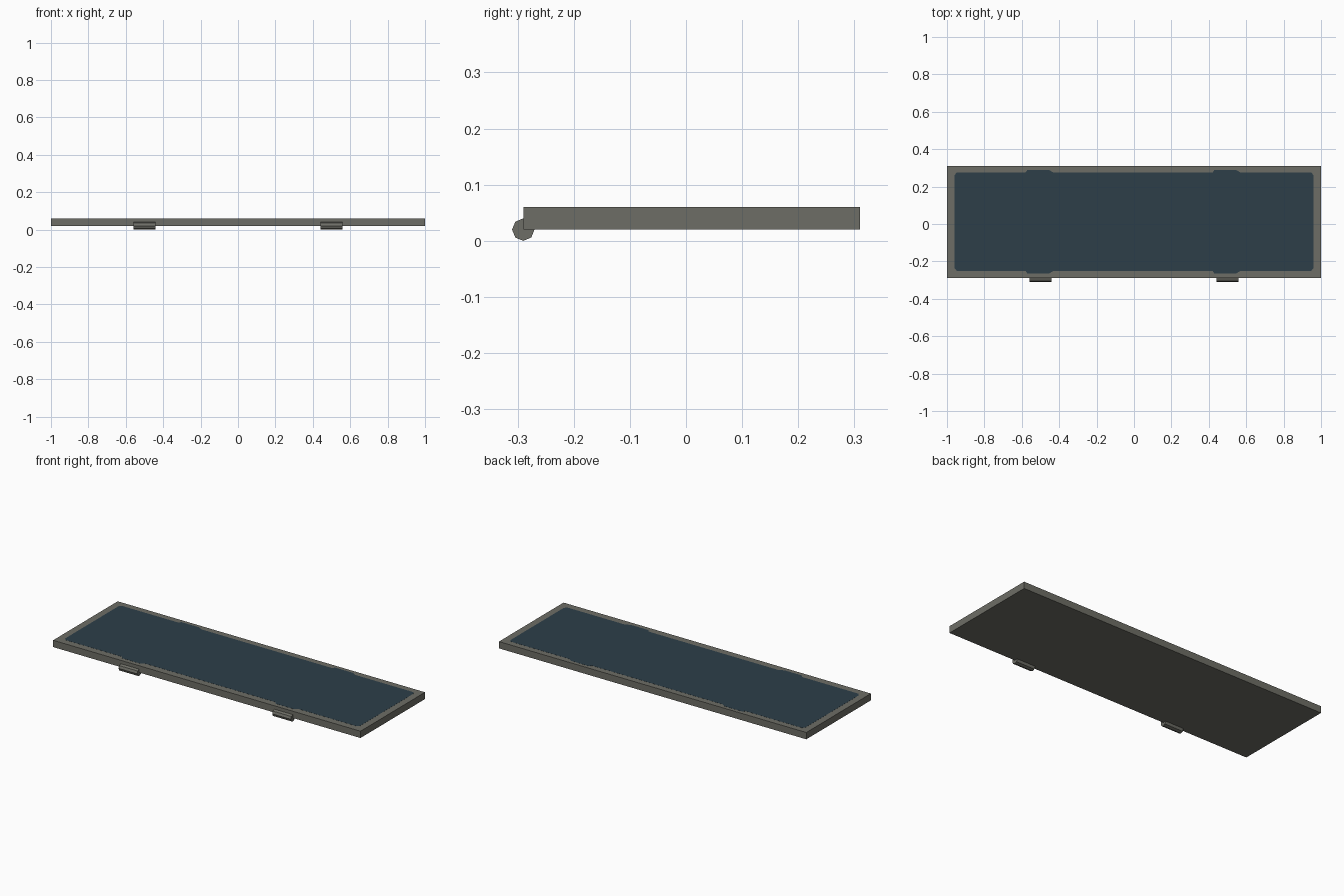
import bpy, bmesh, math
from mathutils import Matrix

if "Cube" in bpy.data.objects:
    bpy.data.objects.remove(bpy.data.objects["Cube"])


def material(name, rgb):
    m = bpy.data.materials.new(name)
    m.diffuse_color = (*rgb, 1)
    m.use_nodes = True
    m.node_tree.nodes["Principled BSDF"].inputs["Base Color"].default_value = m.diffuse_color
    return m


GREY = material("weathered grey", (0.155, 0.155, 0.133))
BLUE = material("dark slate blue", (0.026, 0.049, 0.066))


def finish(name, bm, mat):
    bmesh.ops.recalc_face_normals(bm, faces=bm.faces)
    me = bpy.data.meshes.new(name)
    bm.to_mesh(me)
    bm.free()
    me.materials.append(mat)
    ob = bpy.data.objects.new(name, me)
    bpy.context.collection.objects.link(ob)
    return ob


# Flat board
bm = bmesh.new()
bmesh.ops.create_cube(bm, size=1, matrix=Matrix.Translation((0, 0.01, 0.04))
                      @ Matrix.Diagonal((2, 0.6, 0.04, 1)))
finish("board", bm, GREY)

# Two eight-sided hinge barrels along the front lower edge
for side, x in (("left", -0.5), ("right", 0.5)):
    bm = bmesh.new()
    bmesh.ops.create_cone(bm, cap_ends=True, segments=8, radius1=0.02, radius2=0.02, depth=0.12,
                          matrix=Matrix.Translation((x, -0.29, 0.02))
                          @ Matrix.Rotation(math.pi / 2, 4, 'Y'))
    finish(side + "_hinge", bm, GREY)


# Painted field: clipped corners, widened a little in line with each hinge
def long_edge(y, bump):
    s = math.copysign(1, y)
    pts = [(-0.96, y - s * 0.015), (-0.948, y)]
    for x in (-0.5, 0.5):
        pts += [(x - 0.08, y), (x - 0.07, bump), (x + 0.045, bump), (x + 0.07, y)]
    return pts + [(0.948, y), (0.96, y - s * 0.015)]


outline = long_edge(-0.25, -0.265) + long_edge(0.275, 0.289)[::-1]
bm = bmesh.new()
face = bm.faces.new([bm.verts.new((x, y, 0.0595)) for x, y in outline])
top = bmesh.ops.extrude_face_region(bm, geom=[face])
bmesh.ops.translate(bm, vec=(0, 0, 0.001),
                    verts=[g for g in top["geom"] if isinstance(g, bmesh.types.BMVert)])
finish("painted_field", bm, BLUE)
